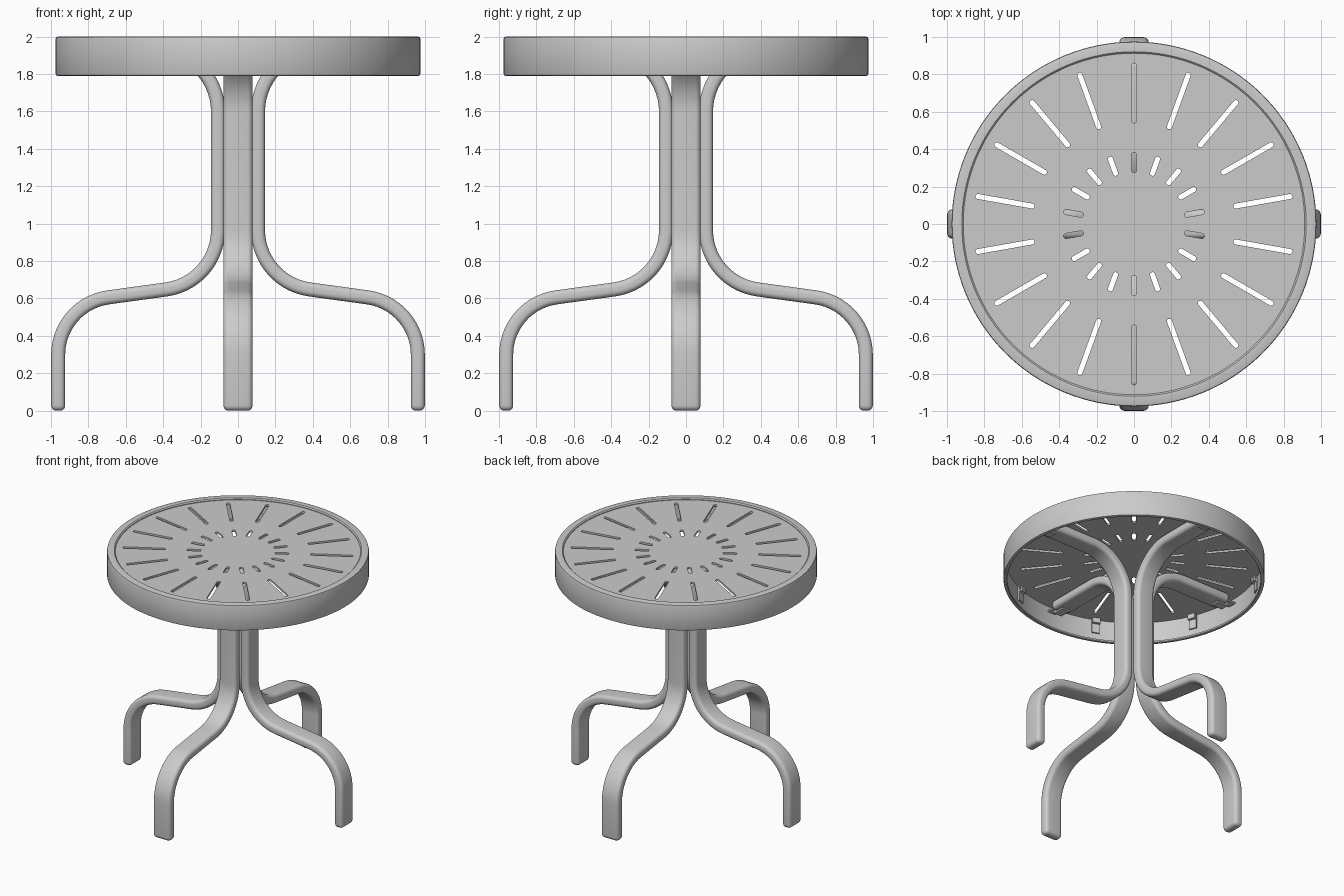
import bpy, bmesh, math
from mathutils import Vector

if "Cube" in bpy.data.objects:
    bpy.data.objects.remove(bpy.data.objects["Cube"])

TAU = math.tau


def finish(name, bm, angle=35):
    bmesh.ops.recalc_face_normals(bm, faces=bm.faces)
    me = bpy.data.meshes.new(name)
    bm.to_mesh(me)
    bm.free()
    ob = bpy.data.objects.new(name, me)
    bpy.context.collection.objects.link(ob)
    bpy.ops.object.select_all(action='DESELECT')
    ob.select_set(True)
    bpy.context.view_layer.objects.active = ob
    bpy.ops.object.shade_smooth_by_angle(angle=math.radians(angle))
    return ob


def repeat(ob, count, start):
    """Place linked copies of a part around the z axis."""
    ob.rotation_euler.z = start
    for i in range(1, count):
        c = ob.copy()
        c.name = f"{ob.name}_{i + 1}"
        c.rotation_euler.z = start + TAU * i / count
        bpy.context.collection.objects.link(c)


def bridge(bm, a, b):
    for i in range(len(a)):
        j = (i + 1) % len(a)
        bm.faces.new((a[i], a[j], b[j], b[i]))


def fillet_path(corners, steps=14):
    """Polyline of (x, z, radius) with rounded corners."""
    pts = [Vector(corners[0][:2])]
    for k in range(1, len(corners) - 1):
        p = Vector(corners[k][:2])
        u = (Vector(corners[k - 1][:2]) - p).normalized()
        v = (Vector(corners[k + 1][:2]) - p).normalized()
        half = u.angle(v) / 2
        r = corners[k][2]
        c = p + (u + v).normalized() * (r / math.sin(half))
        a = p + u * (r / math.tan(half)) - c
        b = p + v * (r / math.tan(half)) - c
        total = a.angle(b)
        for s in range(steps + 1):
            t = s / steps
            pts.append(c + (a * math.sin((1 - t) * total) + b * math.sin(t * total)) / math.sin(total))
    pts.append(Vector(corners[-1][:2]))
    return pts


def rounded_rect(w, h, r, n=5):
    out = []
    for q, (sx, sy) in enumerate(((1, 1), (-1, 1), (-1, -1), (1, -1))):
        for i in range(n + 1):
            a = (q + i / n) * math.pi / 2
            out.append((sx * (w - r) + r * math.cos(a), sy * (h - r) + r * math.sin(a)))
    return out


def box(bm, x0, x1, w, z0, z1):
    vs = bmesh.ops.create_cube(bm, size=1)['verts']
    for v in vs:
        v.co = Vector(((x0 + x1) / 2 + v.co.x * (x1 - x0), v.co.y * w,
                       (z0 + z1) / 2 + v.co.z * (z1 - z0)))


# Bent leg: flat tube swept along a filleted path, with rounded ends
W, H, R = 0.078, 0.0375, 0.028
path = fillet_path([(0.9615, 0), (0.9615, 0.569, 0.31), (0.107, 0.686, 0.32),
                    (0.107, 1.93, 0.33), (0.87, 1.93)])
cap = [(R * (1 - math.cos(t)), R * (1 - math.sin(t)))
       for t in (i * math.pi / 10 for i in range(6))]
stations = []
d0 = (path[1] - path[0]).normalized()
d1 = (path[-1] - path[-2]).normalized()
stations += [(path[0] + d0 * s, d0, inset) for s, inset in cap]
stations += [(path[i], (path[i + 1] - path[i - 1]).normalized(), 0)
             for i in range(1, len(path) - 1)]
stations += [(path[-1] - d1 * s, d1, inset) for s, inset in reversed(cap)]
bm = bmesh.new()
rings = []
for p, d, inset in stations:
    n = Vector((-d.y, d.x))
    rings.append([bm.verts.new((p.x + n.x * b, a, p.y + n.y * b))
                  for a, b in rounded_rect(W - inset, H - inset, max(R - inset, 0.002))])
for a, b in zip(rings, rings[1:]):
    bridge(bm, a, b)
bm.faces.new(rings[0])
bm.faces.new(rings[-1])
repeat(finish("leg", bm), 4, 0)

# Rim: lathed band with a top lip and a hem at the bottom
profile = [(0.913, 1.975), (0.913, 1.992), (0.921, 2.0), (0.964, 2.0), (0.972, 1.997),
           (0.975, 1.989), (0.975, 1.801), (0.972, 1.793), (0.964, 1.79), (0.950, 1.79),
           (0.946, 1.794), (0.946, 1.806), (0.960, 1.808), (0.960, 1.975)]
bm = bmesh.new()
N = 128
rings = [[bm.verts.new((r * math.cos(TAU * i / N), r * math.sin(TAU * i / N), z))
          for i in range(N)] for r, z in profile]
for k in range(len(rings)):
    bridge(bm, rings[k], rings[(k + 1) % len(rings)])
finish("table_rim", bm, 40)

# Table panel: filled flat curve whose inner loops become the slots
cu = bpy.data.curves.new("table_panel", 'CURVE')
cu.dimensions = '2D'
cu.fill_mode = 'BOTH'
cu.extrude = 0.0075


def loop(points):
    sp = cu.splines.new('POLY')
    sp.points.add(len(points) - 1)
    for q, (x, y) in zip(sp.points, points):
        q.co = (x, y, 0, 1)
    sp.use_cyclic_u = True


loop([(0.916 * math.cos(TAU * i / N), 0.916 * math.sin(TAU * i / N)) for i in range(N)])
for r0, r1, hw in ((0.54, 0.86, 0.0135), (0.275, 0.382, 0.0135)):
    slot = [((r0 + r1) / 2 + x, y) for x, y in rounded_rect((r1 - r0) / 2, hw, hw * 0.95, 4)]
    for k in range(18):
        c, s = math.cos(math.radians(10 + 20 * k)), math.sin(math.radians(10 + 20 * k))
        loop([(x * c - y * s, x * s + y * c) for x, y in slot])
tmp = bpy.data.objects.new("panel_curve", cu)
bpy.context.collection.objects.link(tmp)
me = bpy.data.meshes.new_from_object(tmp.evaluated_get(bpy.context.evaluated_depsgraph_get()))
bm = bmesh.new()
bm.from_mesh(me)
bmesh.ops.remove_doubles(bm, verts=bm.verts, dist=1e-5)
bmesh.ops.translate(bm, verts=bm.verts, vec=(0, 0, 1.979))
bpy.data.objects.remove(tmp)
finish("table_panel", bm)

# Small clips holding the panel to the rim
bm = bmesh.new()
box(bm, 0.948, 0.962, 0.06, 1.86, 1.975)
box(bm, 0.925, 0.950, 0.06, 1.935, 1.947)
box(bm, 0.925, 0.937, 0.06, 1.935, 1.975)
repeat(finish("rim_clip", bm), 8, math.radians(22.5))

# Brackets joining the leg ends to the rim
bm = bmesh.new()
box(bm, 0.79, 0.885, 0.07, 1.881, 1.894)
box(bm, 0.873, 0.885, 0.07, 1.881, 1.94)
box(bm, 0.873, 0.962, 0.07, 1.928, 1.94)
repeat(finish("leg_bracket", bm), 4, 0)
